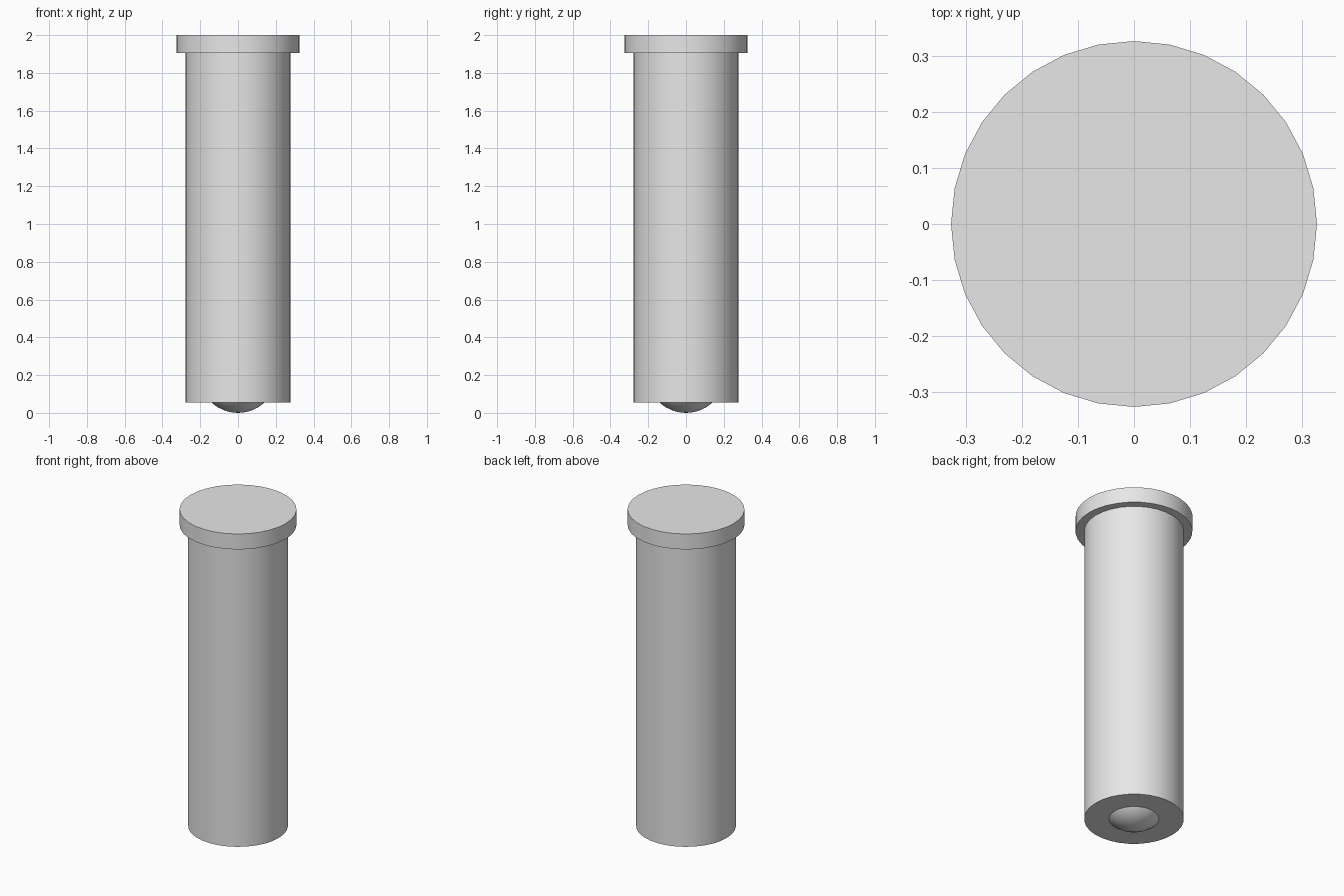
import bpy
import math

cube = bpy.data.objects.get("Cube")
if cube:
    bpy.data.objects.remove(cube, do_unlink=True)

# Single plain grey finish
grey = bpy.data.materials.new("light_grey")
grey.use_nodes = True
colour = (0.8, 0.8, 0.8, 1)
grey.diffuse_color = colour
grey.node_tree.nodes["Principled BSDF"].inputs["Base Color"].default_value = colour

SIDES = 32


def finish(name):
    obj = bpy.context.object
    obj.name = name
    obj.data.materials.append(grey)
    bpy.ops.object.shade_smooth_by_angle(angle=math.radians(30))
    return obj


def cylinder(name, radius, bottom, top):
    bpy.ops.mesh.primitive_cylinder_add(
        vertices=SIDES, radius=radius, depth=top - bottom,
        location=(0, 0, (bottom + top) / 2))
    return finish(name)


# Long body and wider end cap
BODY_BOTTOM = 0.055
CAP_BOTTOM = 1.905
cylinder("body", 0.278, BODY_BOTTOM, CAP_BOTTOM)
cylinder("end_cap", 0.326, CAP_BOTTOM, 2.0)

# Ball tip, mostly hidden inside the body
BALL_RADIUS = 0.205
bpy.ops.mesh.primitive_uv_sphere_add(
    segments=SIDES, ring_count=24, radius=BALL_RADIUS,
    location=(0, 0, BALL_RADIUS))
finish("ball_tip")
